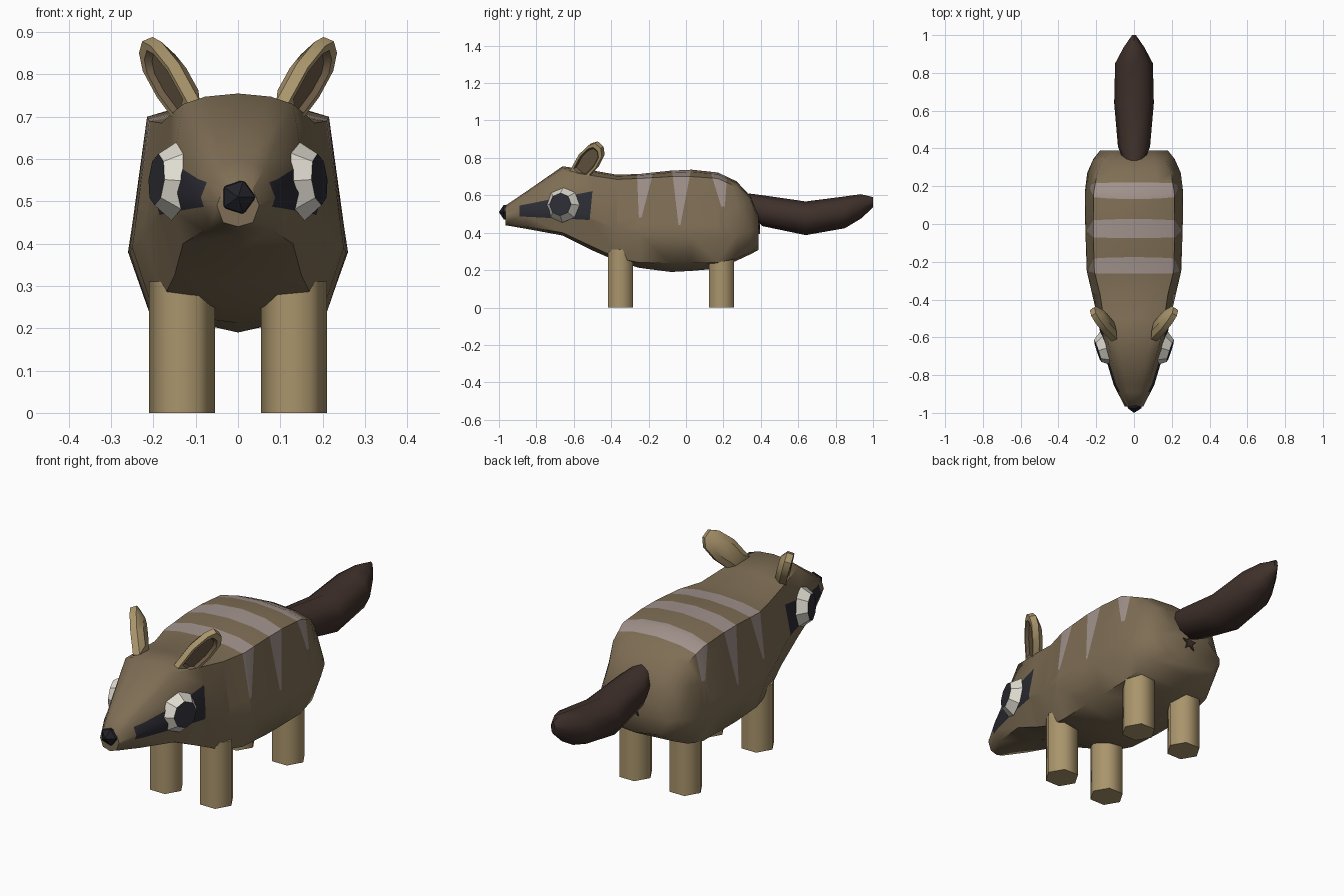
import bpy, bmesh, math
from mathutils import Vector, Matrix

old = bpy.data.objects.get("Cube")
if old:
    bpy.data.objects.remove(old)


def material(name, rgb, rough=0.8):
    m = bpy.data.materials.new(name)
    m.use_nodes = True
    m.diffuse_color = (*rgb, 1)
    bsdf = m.node_tree.nodes["Principled BSDF"]
    bsdf.inputs["Base Color"].default_value = (*rgb, 1)
    bsdf.inputs["Roughness"].default_value = rough
    return m


BROWN = material("fur_brown", (0.21, 0.155, 0.09))
STRIPE = material("stripe_grey", (0.36, 0.29, 0.265))
TAN = material("tan", (0.40, 0.30, 0.15))
INNER = material("inner_ear_brown", (0.15, 0.105, 0.06))
TAIL = material("tail_dark_brown", (0.05, 0.03, 0.024))
WHITE = material("eye_white", (0.75, 0.72, 0.64))
SLATE = material("mask_slate", (0.026, 0.026, 0.036))
NOSE = material("nose_black", (0.015, 0.015, 0.022))


def finish(name, bm, mats, angle=40):
    bmesh.ops.recalc_face_normals(bm, faces=bm.faces[:])
    me = bpy.data.meshes.new(name)
    bm.to_mesh(me)
    bm.free()
    ob = bpy.data.objects.new(name, me)
    bpy.context.collection.objects.link(ob)
    for m in mats:
        me.materials.append(m)
    bpy.ops.object.select_all(action='DESELECT')
    ob.select_set(True)
    bpy.context.view_layer.objects.active = ob
    bpy.ops.object.shade_smooth_by_angle(angle=math.radians(angle))
    return ob


def loft(rings):
    """Skin a list of equal-length point rings and cap both ends."""
    bm = bmesh.new()
    vs = [[bm.verts.new(p) for p in r] for r in rings]
    n = len(vs[0])
    for a, b in zip(vs, vs[1:]):
        for i in range(n):
            j = (i + 1) % n
            bm.faces.new((a[i], a[j], b[j], b[i]))
    bm.faces.new(vs[0])
    bm.faces.new(vs[-1])
    return bm


def paint(bm, poly, index):
    """Cut a convex side-view (y, z) outline into the mesh and colour it."""
    ys, zs = zip(*poly)

    def overlaps(f):
        fy = [v.co.y for v in f.verts]
        fz = [v.co.z for v in f.verts]
        return (max(fy) > min(ys) and min(fy) < max(ys)
                and max(fz) > min(zs) and min(fz) < max(zs))

    edges = list(zip(poly, poly[1:] + poly[:1]))
    for (y0, z0), (y1, z1) in edges:
        faces = [f for f in bm.faces if overlaps(f)]
        geom = set(faces)
        for f in faces:
            geom.update(f.edges)
            geom.update(f.verts)
        bmesh.ops.bisect_plane(bm, geom=list(geom), dist=1e-5,
                               plane_co=(0, y0, z0),
                               plane_no=(0, z0 - z1, y1 - y0))
    for f in bm.faces:
        c = f.calc_center_median()
        side = [(y1 - y0) * (c.z - z0) - (z1 - z0) * (c.y - y0)
                for (y0, z0), (y1, z1) in edges]
        if all(s > 0 for s in side) or all(s < 0 for s in side):
            f.material_index = index


# Head and body: y, top z, shoulder (x, z), widest (x, z), lower (x, z), bottom z
sections = [
    (-0.965, 0.545, 0.035, 0.530, 0.050, 0.49, 0.035, 0.450, 0.440),
    (-0.850, 0.623, 0.075, 0.600, 0.108, 0.52, 0.080, 0.432, 0.420),
    (-0.660, 0.755, 0.130, 0.730, 0.165, 0.52, 0.130, 0.400, 0.385),
    (-0.500, 0.733, 0.160, 0.705, 0.192, 0.48, 0.150, 0.325, 0.305),
    (-0.370, 0.710, 0.180, 0.685, 0.222, 0.42, 0.180, 0.265, 0.248),
    (-0.250, 0.714, 0.210, 0.690, 0.250, 0.39, 0.200, 0.240, 0.212),
    (-0.080, 0.732, 0.215, 0.700, 0.256, 0.38, 0.210, 0.238, 0.190),
    (0.030, 0.737, 0.215, 0.700, 0.259, 0.38, 0.210, 0.238, 0.196),
    (0.170, 0.722, 0.213, 0.690, 0.260, 0.38, 0.210, 0.240, 0.208),
    (0.270, 0.675, 0.195, 0.645, 0.248, 0.39, 0.200, 0.262, 0.250),
    (0.345, 0.595, 0.165, 0.570, 0.215, 0.41, 0.170, 0.295, 0.285),
    (0.388, 0.490, 0.110, 0.475, 0.180, 0.41, 0.130, 0.330, 0.308),
]
rings = []
for y, zt, xs, zs, xw, zw, xl, zl, zb in sections:
    half = [(0.6 * xs, zt - 0.3 * (zt - zs)), (xs, zs), (xw, zw), (xl, zl)]
    rings.append([(0, y, zt)] + [(x, y, z) for x, z in half] + [(0, y, zb)]
                 + [(-x, y, z) for x, z in reversed(half)])
bm = loft(rings)
paint(bm, [(-0.265, 0.78), (-0.16, 0.78), (-0.238, 0.48), (-0.252, 0.48)], 1)
paint(bm, [(-0.080, 0.78), (0.035, 0.78), (-0.030, 0.44), (-0.040, 0.44)], 1)
paint(bm, [(0.115, 0.78), (0.225, 0.78), (0.208, 0.54), (0.188, 0.54)], 1)
paint(bm, [(-0.89, 0.545), (-0.5, 0.622), (-0.515, 0.468), (-0.89, 0.487)], 2)
finish("body", bm, [BROWN, STRIPE, SLATE], 60)

# Tail: y, top z, bottom z, half width
tail = [(0.335, 0.610, 0.500, 0.055), (0.410, 0.600, 0.435, 0.085),
        (0.640, 0.567, 0.387, 0.105), (0.850, 0.594, 0.424, 0.100),
        (0.935, 0.606, 0.475, 0.055), (1.000, 0.590, 0.535, 0.010)]
rings = []
for y, zt, zb, w in tail:
    rings.append([(w * math.sin(k * math.pi / 4), y,
                   (zt + zb) / 2 + (zt - zb) / 2 * math.cos(k * math.pi / 4))
                  for k in range(8)])
finish("tail", loft(rings), [TAIL], 50)

# Small star mark below the tail
star = [[((0.04, 0.016)[k % 2] * math.sin(k * math.pi / 5), y,
          0.425 + (0.04, 0.016)[k % 2] * math.cos(k * math.pi / 5))
         for k in range(10)] for y in (0.386, 0.395)]
finish("rump_mark", loft(star), [TAIL])

# Nose
bm = bmesh.new()
bmesh.ops.create_icosphere(bm, subdivisions=1, radius=0.045,
                           matrix=Matrix.Translation((0, -0.955, 0.51))
                           @ Matrix.Rotation(math.radians(90), 4, 'X'))
finish("nose", bm, [NOSE], 30)

# Ear outline: distance along the ear, offset across it
ear_outline = [(-0.02, -0.045), (-0.02, 0.05), (0.10, 0.062), (0.18, 0.05),
               (0.212, 0.018), (0.212, -0.025), (0.175, -0.047), (0.09, -0.06)]

for s, side in ((1, "left"), (-1, "right")):
    # Legs
    for y, place in ((-0.35, "front"), (0.19, "rear")):
        leg = [[(s * 0.132 + 0.078 * math.cos(k * math.pi / 3),
                 y + 0.077 * math.sin(k * math.pi / 3), z)
                for k in range(6)] for z in (0, 0.31)]
        finish(f"{place}_{side}_leg", loft(leg), [TAN], 65)

    # Eye: bevelled white rim with a dark flat pupil
    normal = Vector((s * 0.95, -0.31, 0.08)).normalized()
    depth = 0.045
    centre = Vector((s * 0.150, -0.658, 0.548)) + normal * depth / 2
    bm = bmesh.new()
    bmesh.ops.create_cone(bm, cap_ends=True, segments=8, radius1=0.094,
                          radius2=0.061, depth=depth,
                          matrix=Matrix.Translation(centre)
                          @ normal.to_track_quat('Z', 'Y').to_matrix().to_4x4())
    for f in bm.faces:
        f.normal_update()
        if f.normal.dot(normal) > 0.95:
            f.material_index = 1
    finish(f"{side}_eye", bm, [WHITE, SLATE], 30)

    # Ear: thick leaf with a recessed inner face
    base = Vector((0.115, -0.57, 0.72))
    axis = Vector((0.105, 0.12, 0.16)).normalized()
    out = Vector((0.868, -0.435, -0.242))
    out = (out - axis * out.dot(axis)).normalized()
    across = axis.cross(out)
    layers = []
    for off, scale in ((-0.032, 0.6), (-0.008, 1.0), (0.022, 0.97),
                       (0.022, 0.76), (0.008, 0.66)):
        ring = []
        for a, w in ear_outline:
            p = base + axis * (0.09 + (a - 0.09) * scale) + across * w * scale
            p = p + out * off
            ring.append((s * p.x, p.y, p.z))
        layers.append(ring)
    bm = loft(layers)
    bm.faces.ensure_lookup_table()
    for f in bm.faces[24:32]:
        f.material_index = 1
    bm.faces[-1].material_index = 1
    finish(f"{side}_ear", bm, [TAN, INNER], 40)
